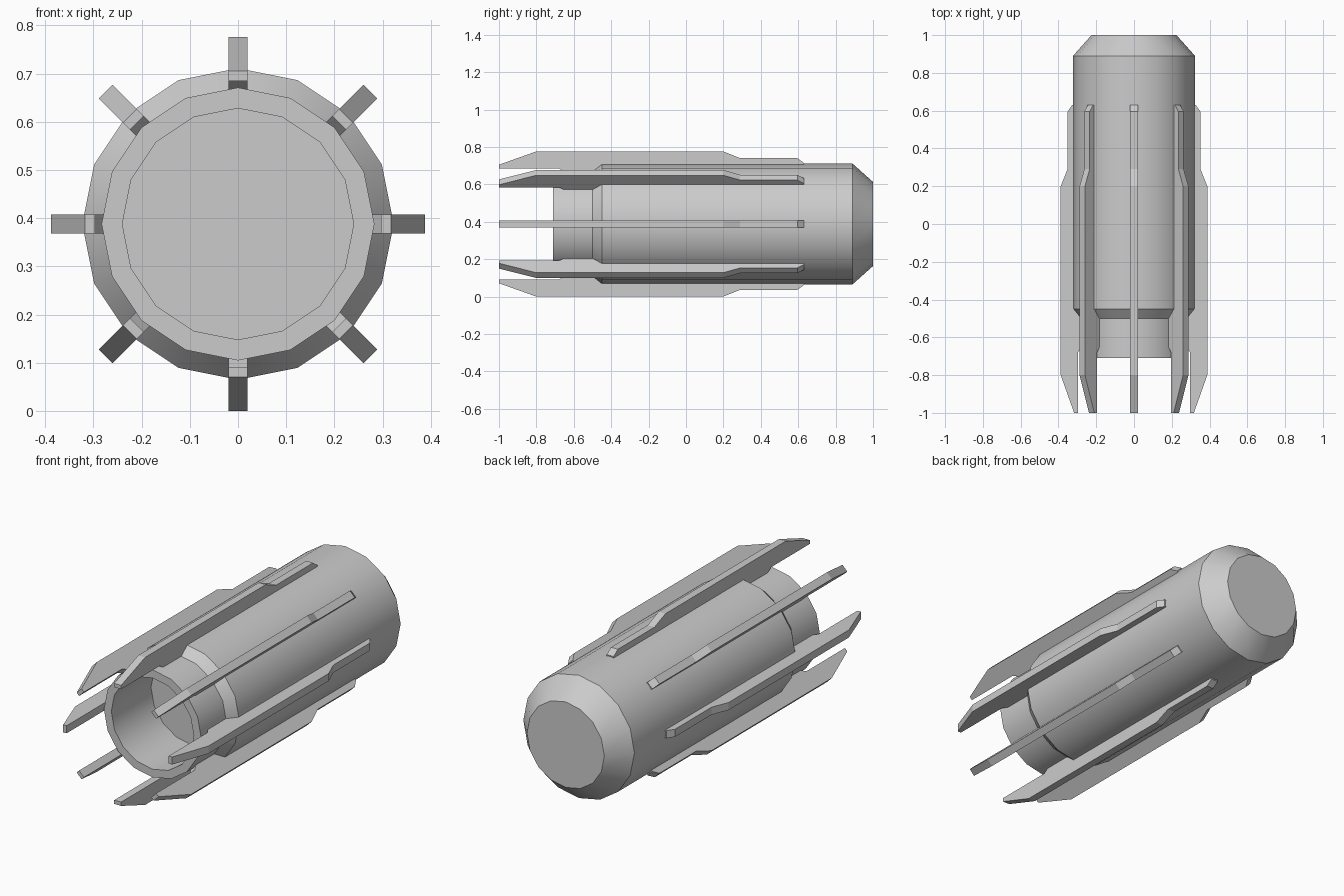
import bpy, bmesh, math

if "Cube" in bpy.data.objects:
    bpy.data.objects.remove(bpy.data.objects["Cube"])

CZ = 0.388  # height of the long axis


def make_object(name, bm):
    bmesh.ops.recalc_face_normals(bm, faces=bm.faces)
    mesh = bpy.data.meshes.new(name)
    bm.to_mesh(mesh)
    bm.free()
    obj = bpy.data.objects.new(name, mesh)
    bpy.context.collection.objects.link(obj)
    return obj


def lathe_y(name, profile, sides):
    """Revolve a (radius, y) profile around the long axis and cap both ends."""
    bm = bmesh.new()
    rings = []
    for r, y in profile:
        angles = [2 * math.pi * i / sides for i in range(sides)]
        rings.append([bm.verts.new((r * math.cos(a), y, CZ + r * math.sin(a))) for a in angles])
    for a, b in zip(rings, rings[1:]):
        for i in range(sides):
            j = (i + 1) % sides
            bm.faces.new((a[i], a[j], b[j], b[i]))
    bm.faces.new(rings[0])
    bm.faces.new(rings[-1])
    return make_object(name, bm)


def fin(name, profile, angle, width):
    """Extrude a (y, radius) outline and turn it around the long axis."""
    bm = bmesh.new()
    c, s = math.cos(angle), math.sin(angle)
    sides = []
    for t in (-width / 2, width / 2):
        sides.append([bm.verts.new((r * c - t * s, y, CZ + r * s + t * c)) for y, r in profile])
    a, b = sides
    bm.faces.new(a)
    bm.faces.new(b[::-1])
    for i in range(len(a)):
        j = (i + 1) % len(a)
        bm.faces.new((a[i], a[j], b[j], b[i]))
    return make_object(name, bm)


# Barrel: bore floor, bore wall, rim, neck, shoulder, main tube, chamfered back
barrel = lathe_y("barrel", [
    (0.24, -0.38), (0.24, -0.71), (0.283, -0.71), (0.283, -0.50),
    (0.323, -0.45), (0.323, 0.89), (0.225, 1.0)], 16)
bpy.context.view_layer.objects.active = barrel
barrel.select_set(True)
bpy.ops.object.shade_smooth_by_angle(angle=math.radians(30))

# Eight radial fins with stepped outer edges, rooted in the barrel
outline = [
    (-1.0, 0.297), (-1.0, 0.317), (-0.80, 0.388), (0.20, 0.388),
    (0.29, 0.352), (0.595, 0.352), (0.63, 0.327), (0.63, 0.30),
    (-0.44, 0.30), (-0.50, 0.278), (-0.65, 0.278), (-0.68, 0.297)]
for k in range(8):
    fin(f"fin_{k + 1}", outline, k * math.pi / 4, 0.04)
